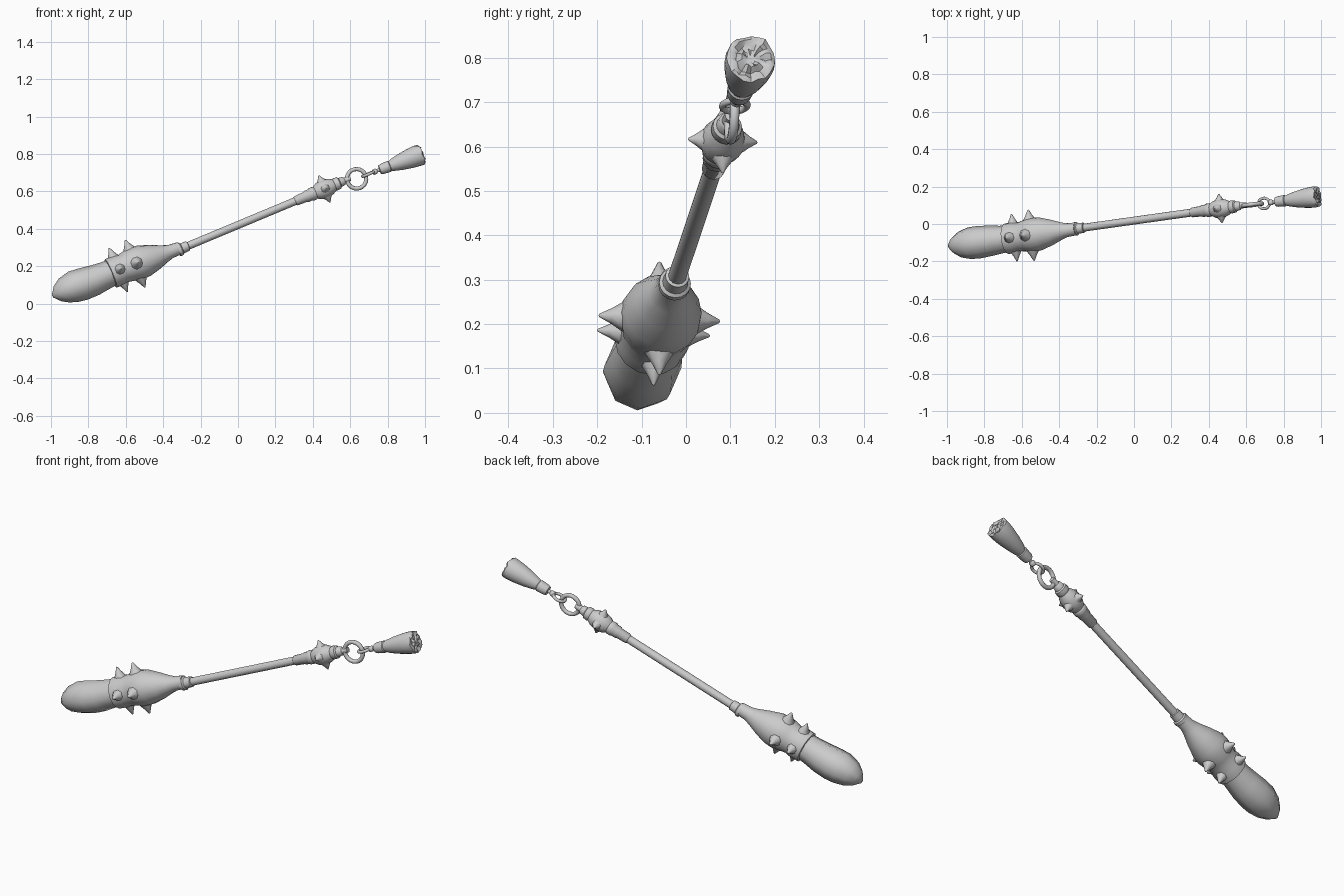
import bpy, bmesh, math, random
from mathutils import Vector, Matrix

if "Cube" in bpy.data.objects:
    bpy.data.objects.remove(bpy.data.objects["Cube"])

random.seed(4)
D = Vector((0.915, 0.128, 0.382)).normalized()      # shaft direction
ORIGIN = Vector((0, 0.018, 0.42))                   # shaft crosses x = 0 here


def on_axis(x):
    return ORIGIN + D * (x / D.x)


def side_frame(axis):
    u = (Vector((0, 1, 0)) - axis * axis.y).normalized()
    return u, axis.cross(u)


def finish(bm, name, angle=40):
    bmesh.ops.recalc_face_normals(bm, faces=bm.faces)
    me = bpy.data.meshes.new(name)
    bm.to_mesh(me)
    bm.free()
    ob = bpy.data.objects.new(name, me)
    bpy.context.collection.objects.link(ob)
    bpy.ops.object.select_all(action='DESELECT')
    ob.select_set(True)
    bpy.context.view_layer.objects.active = ob
    bpy.ops.object.shade_smooth_by_angle(angle=math.radians(angle))
    return ob


def loft(name, rows, sides=16, axis=None, rough_from=None, angle=40):
    """Circles of radius r around centres c; rows = [(c, r)], capped at both ends."""
    bm = bmesh.new()
    loops = []
    for i, (c, r) in enumerate(rows):
        t = axis or (rows[min(i + 1, len(rows) - 1)][0] - rows[max(i - 1, 0)][0]).normalized()
        u, v = side_frame(t)
        ring = []
        for k in range(sides):
            a = 2 * math.pi * k / sides
            p = c + (u * math.cos(a) + v * math.sin(a)) * r
            if rough_from is not None and i >= rough_from:
                p += t * random.uniform(-0.008, 0.006) + v * random.uniform(-0.003, 0.003)
            ring.append(bm.verts.new(p))
        loops.append(ring)
    for a, b in zip(loops, loops[1:]):
        for k in range(sides):
            n = (k + 1) % sides
            bm.faces.new((a[k], a[n], b[n], b[k]))
    bm.faces.new(loops[0])
    bm.faces.new(loops[-1])
    return finish(bm, name, angle)


def turned(name, profile, sides=16):
    return loft(name, [(on_axis(x), r) for x, r in profile], sides, D)


def spike_ring(name, centre, axis, inner, reach, base):
    u, v = side_frame(axis)
    for k in range(4):
        a = k * math.pi / 2
        out = u * math.cos(a) + v * math.sin(a)
        h = reach - inner
        rows = [(centre + out * (inner + h * f), base * w)
                for f, w in ((0, 1), (0.3, 0.75), (0.6, 0.42), (0.97, 0.1), (1, 0.02))]
        # cones need a frame that is valid for any direction
        bm = bmesh.new()
        rot = out.to_track_quat('Z', 'Y').to_matrix()
        prev = None
        for c, r in rows:
            ring = [bm.verts.new(c + rot @ Vector((r * math.cos(j * math.pi / 4),
                                                   r * math.sin(j * math.pi / 4), 0))) for j in range(8)]
            if prev:
                for j in range(8):
                    n = (j + 1) % 8
                    bm.faces.new((prev[j], prev[n], ring[n], ring[j]))
            prev = ring
        bm.faces.new(prev)
        finish(bm, f"{name}_{k + 1}", 60)


def link(name, centre, along, normal, major, minor, stretch=1.0):
    n = (normal - along * normal.dot(along)).normalized()
    side = n.cross(along)
    bm = bmesh.new()
    N, M = 28, 10
    g = []
    for i in range(N):
        a = 2 * math.pi * i / N
        rad = along * math.cos(a) + side * math.sin(a)
        mid = centre + along * math.cos(a) * major * stretch + side * math.sin(a) * major
        g.append([bm.verts.new(mid + (rad * math.cos(b) + n * math.sin(b)) * minor)
                  for b in (2 * math.pi * j / M for j in range(M))])
    for i in range(N):
        for j in range(M):
            i2, j2 = (i + 1) % N, (j + 1) % M
            bm.faces.new((g[i][j], g[i2][j], g[i2][j2], g[i][j2]))
    finish(bm, name, 60)


# Bulbous, slightly drooping head
V = Vector
loft("club_bulb", [
    (V((-0.990, -0.120, 0.040)), 0.010), (V((-0.965, -0.115, 0.053)), 0.045),
    (V((-0.930, -0.110, 0.070)), 0.070), (V((-0.880, -0.103, 0.090)), 0.085),
    (V((-0.830, -0.097, 0.104)), 0.087), (V((-0.770, -0.090, 0.124)), 0.082),
    (V((-0.710, -0.083, 0.150)), 0.074), (V((-0.640, -0.073, 0.180)), 0.070)], 8, angle=60)

# Spiked mace body and its neck
loft("mace_body", [
    (V((-0.682, -0.080, 0.160)), 0.066), (V((-0.680, -0.079, 0.161)), 0.082),
    (V((-0.640, -0.072, 0.178)), 0.084), (V((-0.610, -0.068, 0.189)), 0.078),
    (V((-0.580, -0.063, 0.202)), 0.085), (V((-0.540, -0.058, 0.216)), 0.092),
    (V((-0.500, -0.052, 0.230)), 0.088), (V((-0.440, -0.044, 0.250)), 0.068),
    (V((-0.390, -0.037, 0.268)), 0.047), (V((-0.360, -0.033, 0.279)), 0.037),
    (V((-0.310, -0.026, 0.297)), 0.034)], 16, D)
spike_ring("mace_front_spike", V((-0.640, -0.073, 0.180)), D, 0.06, 0.128, 0.036)
spike_ring("mace_back_spike", V((-0.550, -0.060, 0.213)), D, 0.065, 0.138, 0.042)

# Shaft with collars
turned("shaft_lower_collar", [(-0.32, 0.036), (-0.305, 0.036), (-0.30, 0.029), (-0.268, 0.027), (-0.265, 0.02)])
turned("shaft", [(-0.35, 0.021), (0.42, 0.021)], 12)
turned("shaft_upper_collar", [(0.305, 0.021), (0.31, 0.026), (0.36, 0.028), (0.365, 0.032),
                              (0.385, 0.032), (0.39, 0.036), (0.41, 0.036), (0.42, 0.03)])

# Small spiked knob and end cap
turned("knob", [(0.41, 0.032), (0.43, 0.045), (0.462, 0.052), (0.495, 0.044), (0.515, 0.032),
                (0.52, 0.035), (0.54, 0.033), (0.545, 0.026), (0.565, 0.023), (0.57, 0.017), (0.60, 0.014)])
spike_ring("knob_spike", on_axis(0.462), D, 0.035, 0.079, 0.030)

# Chain links
Y, Z = V((0, 1, 0)), V((0, 0, 1))
link("chain_ring", V((0.634, 0.103, 0.667)), D, Y, 0.052, 0.011)
link("chain_link", V((0.695, 0.110, 0.692)), D, Z, 0.028, 0.008, 1.15)

# Tassel: stem, band, flaring strands with a ragged end
A, B = V((0.715, 0.113, 0.699)), V((0.985, 0.147, 0.800))
T = (B - A).normalized()


def on_tassel(x):
    return A + (B - A) * ((x - A.x) / (B.x - A.x))


tassel = [(0.718, 0.008), (0.724, 0.015), (0.738, 0.015), (0.745, 0.009), (0.756, 0.010),
          (0.758, 0.024), (0.770, 0.028), (0.808, 0.031), (0.812, 0.027), (0.83, 0.034),
          (0.87, 0.044), (0.92, 0.053), (0.96, 0.057), (0.980, 0.055),
          (0.984, 0.046), (0.980, 0.034), (0.985, 0.022), (0.980, 0.010)]
loft("tassel", [(on_tassel(x), r) for x, r in tassel], 20, T, rough_from=13)
